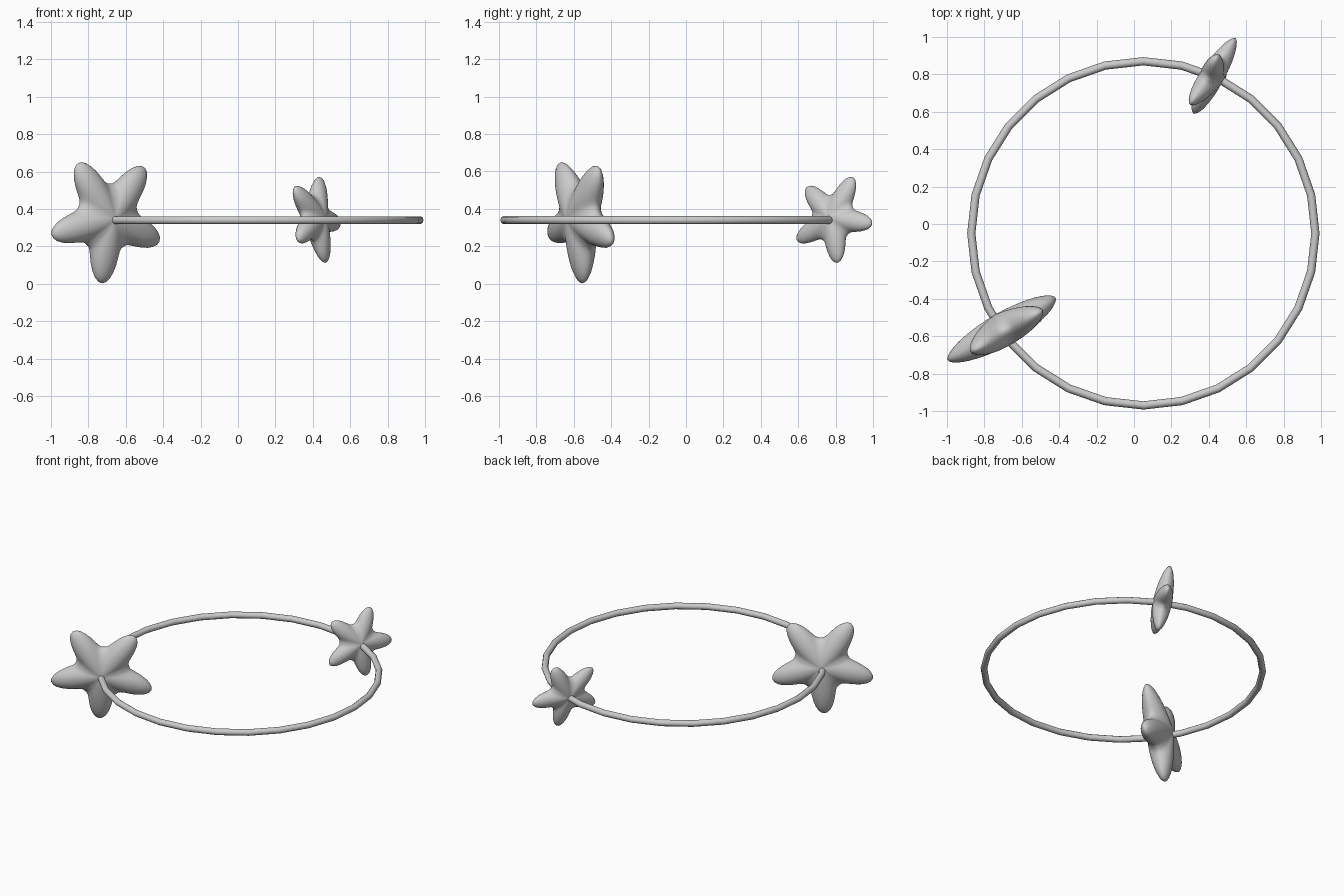
import bpy, bmesh, math
from mathutils import Matrix, Vector

if "Cube" in bpy.data.objects:
    bpy.data.objects.remove(bpy.data.objects["Cube"])


def finish(name, bm):
    bmesh.ops.recalc_face_normals(bm, faces=bm.faces)
    me = bpy.data.meshes.new(name)
    bm.to_mesh(me)
    bm.free()
    for p in me.polygons:
        p.use_smooth = True
    ob = bpy.data.objects.new(name, me)
    bpy.context.collection.objects.link(ob)
    return ob


def lathe_ring(name, centre, major, minor, n_major, n_minor):
    bm = bmesh.new()
    loops = []
    for i in range(n_major):
        a = 2 * math.pi * i / n_major
        loop = []
        for j in range(n_minor):
            b = 2 * math.pi * j / n_minor
            r = major + minor * math.cos(b)
            loop.append(bm.verts.new((r * math.cos(a), r * math.sin(a), minor * math.sin(b))))
        loops.append(loop)
    for i in range(n_major):
        p, q = loops[i], loops[(i + 1) % n_major]
        for j in range(n_minor):
            k = (j + 1) % n_minor
            bm.faces.new((p[j], q[j], q[k], p[k]))
    finish(name, bm).location = centre


def puffy_star(name, centre, radius, thick, heading, lean, roll, n=100, rings=10):
    """Rounded five-point star: soft star outline with a domed front and back."""
    def outline(a):
        return radius * (0.53 + 0.47 * ((1 + math.cos(5 * a)) / 2) ** 1.5)

    bm = bmesh.new()
    loops = []
    # pole to rim to opposite pole
    for k in range(1, 2 * rings):
        t = math.pi * k / (2 * rings)
        s = math.sin(t)
        h = thick * max(0.0, 1 - s ** 1.7) ** 0.55
        if k > rings:
            h = -h
        loop = []
        for i in range(n):
            a = 2 * math.pi * i / n
            r = outline(a) * s
            b = a - math.pi / 2 + math.radians(roll)
            loop.append(bm.verts.new((r * math.cos(b), r * math.sin(b), h)))
        loops.append(loop)
    top, bottom = bm.verts.new((0, 0, thick)), bm.verts.new((0, 0, -thick))
    for i in range(n):
        j = (i + 1) % n
        bm.faces.new((top, loops[0][i], loops[0][j]))
        bm.faces.new((bottom, loops[-1][j], loops[-1][i]))
        for p, q in zip(loops, loops[1:]):
            bm.faces.new((p[i], q[i], q[j], p[j]))
    ob = finish(name, bm)
    # stand the star up, turned to its heading and leaning slightly
    c, s = math.cos(math.radians(heading)), math.sin(math.radians(heading))
    u = Vector((c, s, 0))
    v = Vector((s * lean, -c * lean, 1)).normalized()
    rot = Matrix((u, v, u.cross(v))).transposed().to_4x4()
    ob.matrix_world = Matrix.Translation(centre) @ rot


# thin hoop
lathe_ring("hoop", (0.05, -0.05, 0.34), 0.92, 0.022, 28, 10)

# two stars threaded on the hoop
puffy_star("large_star", (-0.70, -0.564, 0.351), 0.35, 0.09, 30, 0.065, -3)
puffy_star("small_star", (0.415, 0.786, 0.35), 0.245, 0.063, 59.5, -0.15, 11)
